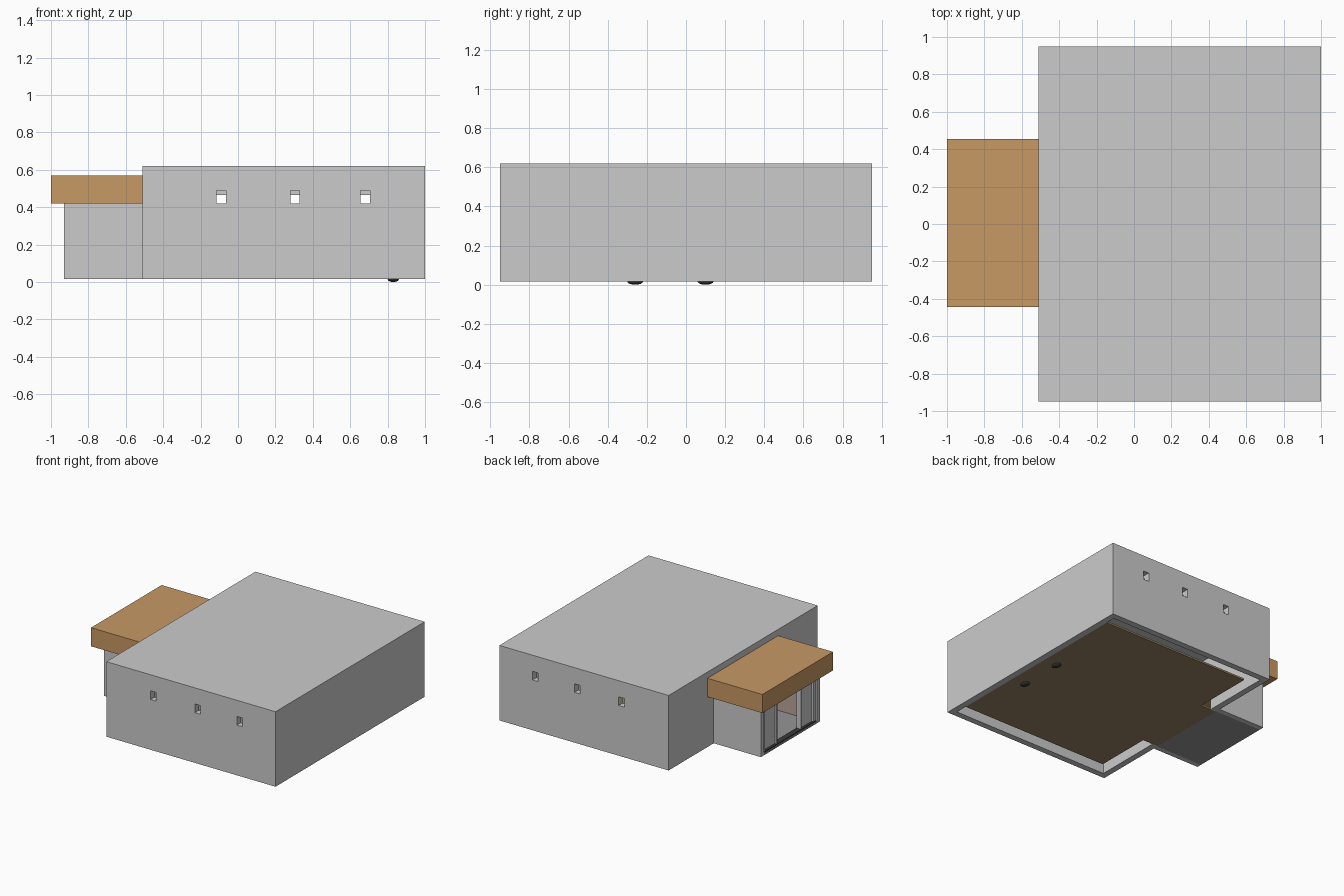
import bpy, bmesh
from mathutils import Matrix, Vector

if "Cube" in bpy.data.objects:
    bpy.data.objects.remove(bpy.data.objects["Cube"])


def material(name, rgb):
    m = bpy.data.materials.new(name)
    m.diffuse_color = (*rgb, 1)
    m.use_nodes = True
    m.node_tree.nodes["Principled BSDF"].inputs["Base Color"].default_value = m.diffuse_color
    return m


def box(name, x, y, z, mat=None):
    """Axis-aligned box from (min, max) pairs."""
    lo, hi = Vector((x[0], y[0], z[0])), Vector((x[1], y[1], z[1]))
    bm = bmesh.new()
    bmesh.ops.create_cube(bm, size=1, matrix=Matrix.LocRotScale((lo + hi) / 2, None, hi - lo))
    me = bpy.data.meshes.new(name)
    bm.to_mesh(me)
    bm.free()
    ob = bpy.data.objects.new(name, me)
    bpy.context.collection.objects.link(ob)
    if mat:
        me.materials.append(mat)
    return ob


def cut(target, x, y, z):
    """Subtract a box from the target and discard the cutter."""
    cutter = box("cutter", x, y, z)
    mod = target.modifiers.new("cut", 'BOOLEAN')
    mod.operation, mod.solver, mod.object = 'DIFFERENCE', 'EXACT', cutter
    bpy.context.view_layer.objects.active = target
    bpy.ops.object.modifier_apply(modifier=mod.name)
    bpy.data.objects.remove(cutter)


wood = material("wood", (0.58, 0.32, 0.13))
earth = material("floor_brown", (0.33, 0.23, 0.13))
lining = material("lining", (0.50, 0.38, 0.32))
dark = material("dark", (0.04, 0.04, 0.04))
slate = material("slate", (0.30, 0.30, 0.30))

# Main hall: hollow shell with a thick roof
hall = box("hall_shell", (-0.51, 1.0), (-0.95, 0.95), (0.015, 0.62))
cut(hall, (-0.46, 0.95), (-0.90, 0.90), (-0.1, 0.465))

# Small windows through the front and back walls
for wx in (-0.09, 0.305, 0.68):
    for wy in (-0.925, 0.925):
        cut(hall, (wx - 0.025, wx + 0.025), (wy - 0.035, wy + 0.035), (0.42, 0.49))

# Doorway between hall and porch
cut(hall, (-0.6, -0.4), (-0.335, 0.33), (-0.1, 0.40))

# Hall floor, with a tongue reaching into the doorway
box("hall_floor", (-0.37, 0.95), (-0.80, 0.82), (0.015, 0.03), earth)
box("doorway_floor", (-0.51, -0.37), (-0.335, 0.33), (0.015, 0.03), earth)

# Porch side walls with inner lining
for side, y0, y1, yl in (("front", -0.38, -0.34, -0.335), ("back", 0.375, 0.335, 0.33)):
    box("porch_wall_" + side, (-0.93, -0.51), sorted((y0, y1)), (0.015, 0.425))
    box("porch_lining_" + side, (-0.87, -0.51), sorted((y1, yl)), (0.03, 0.42), lining)
box("porch_floor", (-0.93, -0.51), (-0.34, 0.335), (0.015, 0.03), slate)

# Porch entrance: side panels, jambs and sill
for side, s in (("front", -1), ("back", 1)):
    box("entrance_panel_" + side, (-0.905, -0.89), sorted((s * 0.155, s * 0.335)), (0.03, 0.42))
    box("entrance_jamb_" + side, (-0.92, -0.88), sorted((s * 0.15, s * 0.16)), (0.03, 0.42))
    box("wall_jamb_" + side, (-0.92, -0.88), sorted((s * 0.31, s * 0.335)), (0.03, 0.42))
box("entrance_sill", (-0.925, -0.88), (-0.335, 0.335), (0.03, 0.037), dark)

# Wooden canopy over the porch
box("canopy", (-1.0, -0.511), (-0.445, 0.455), (0.42, 0.57), wood)

# Shallow dark domes under the floor
for i, y in enumerate((-0.26, 0.10)):
    bpy.ops.mesh.primitive_uv_sphere_add(segments=16, ring_count=8, location=(0.83, y, 0.015))
    foot = bpy.context.object
    foot.name = f"floor_foot_{i + 1}"
    foot.scale = (0.03, 0.04, 0.015)
    foot.data.materials.append(dark)
    bpy.ops.object.shade_smooth_by_angle()
